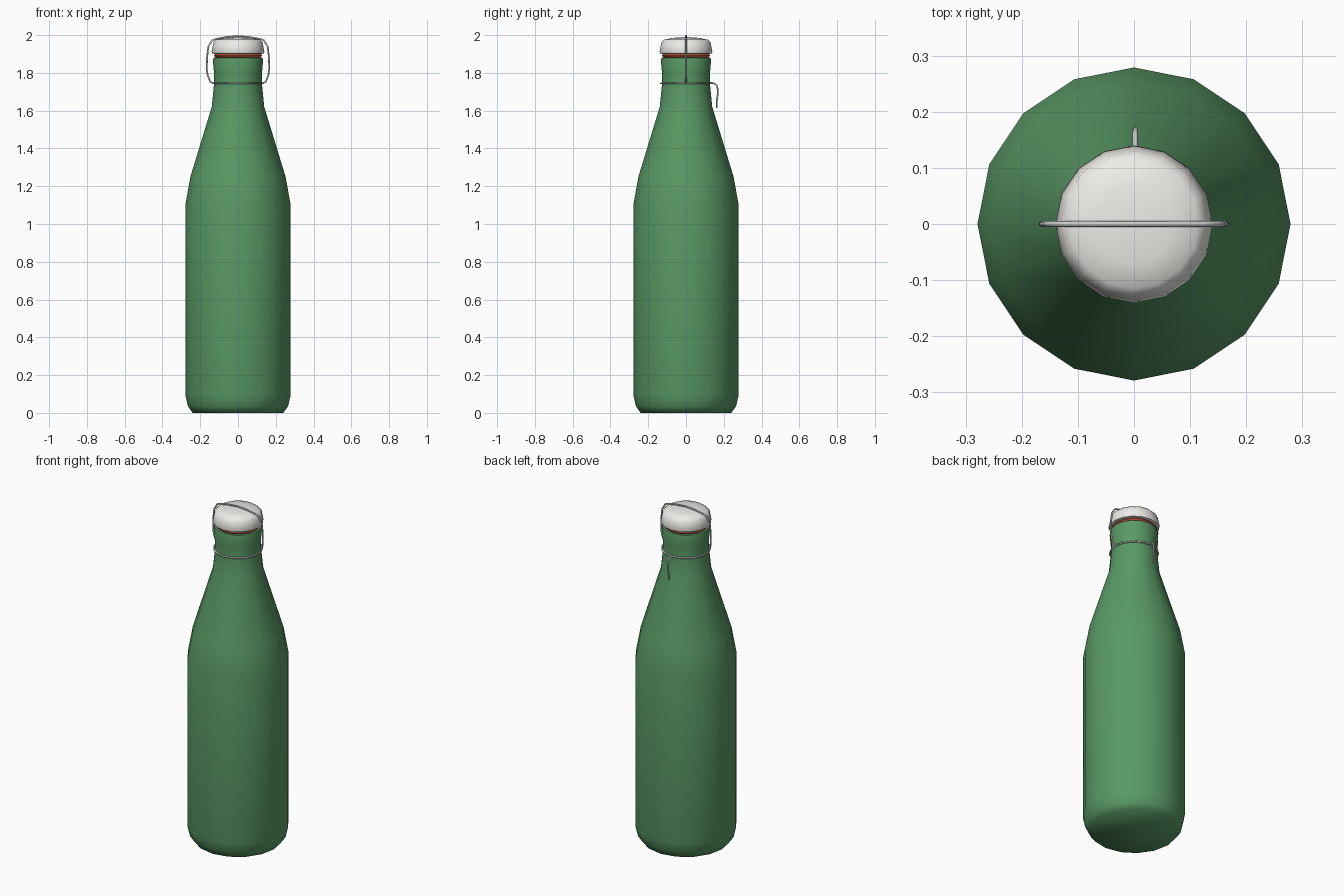
import bpy, bmesh
from math import sin, cos, pi, radians

if "Cube" in bpy.data.objects:
    bpy.data.objects.remove(bpy.data.objects["Cube"])

SIDES = 16


def material(name, rgb):
    m = bpy.data.materials.new(name)
    m.diffuse_color = (*rgb, 1)
    m.use_nodes = True
    m.node_tree.nodes["Principled BSDF"].inputs["Base Color"].default_value = m.diffuse_color
    return m


def lathe(name, profile, mat=None, angle=60):
    """Spin a closed-ended (radius, z) profile around the z axis."""
    bm = bmesh.new()
    rings = [[bm.verts.new((r * cos(2 * pi * i / SIDES), r * sin(2 * pi * i / SIDES), z))
              for i in range(SIDES)] for r, z in profile]
    for a, b in zip(rings, rings[1:]):
        for i in range(SIDES):
            j = (i + 1) % SIDES
            bm.faces.new((a[i], a[j], b[j], b[i]))
    bm.faces.new(rings[0][::-1])
    bm.faces.new(rings[-1])
    me = bpy.data.meshes.new(name)
    bm.to_mesh(me)
    bm.free()
    ob = bpy.data.objects.new(name, me)
    bpy.context.collection.objects.link(ob)
    if mat:
        me.materials.append(mat)
    bpy.ops.object.select_all(action='DESELECT')
    ob.select_set(True)
    bpy.context.view_layer.objects.active = ob
    bpy.ops.object.shade_smooth_by_angle(angle=radians(angle))
    return ob


def wire(name, points, cyclic=False, radius=0.005):
    """Thin round wire through the given points."""
    cu = bpy.data.curves.new(name, 'CURVE')
    cu.dimensions = '3D'
    cu.bevel_depth = radius
    cu.bevel_resolution = 1
    cu.use_fill_caps = True
    sp = cu.splines.new('POLY')
    sp.points.add(len(points) - 1)
    for p, co in zip(sp.points, points):
        p.co = (*co, 1)
    sp.use_cyclic_u = cyclic
    ob = bpy.data.objects.new(name, cu)
    bpy.context.collection.objects.link(ob)
    return ob


green = material("green_glass", (0.10, 0.32, 0.13))
red = material("red_rubber", (0.75, 0.13, 0.06))
white = material("white_ceramic", (0.85, 0.84, 0.80))

# Glass bottle
lathe("bottle", [(0.235, 0.005), (0.24, 0.0), (0.265, 0.035), (0.279, 0.095), (0.279, 1.1),
                 (0.252, 1.25), (0.139, 1.62), (0.127, 1.74), (0.127, 1.80),
                 (0.133, 1.865), (0.129, 1.88), (0.09, 1.882)][1:], green)

# Rubber gasket
lathe("gasket", [(0.10, 1.878), (0.118, 1.882), (0.127, 1.892), (0.118, 1.902), (0.10, 1.905)], red)

# Ceramic stopper
lathe("stopper", [(0.11, 1.90), (0.136, 1.902), (0.140, 1.912), (0.130, 1.962),
                  (0.115, 1.976), (0.07, 1.985), (0.02, 1.989)], white)

# Wire collar around the neck
wire("neck_ring", [(0.132 * cos(2 * pi * i / SIDES), 0.132 * sin(2 * pi * i / SIDES), 1.745)
                   for i in range(SIDES)], cyclic=True)

# Bail wire over the stopper, mirrored left to right
half = [(0.130, 1.745), (0.146, 1.752), (0.160, 1.785), (0.165, 1.82), (0.164, 1.88), (0.157, 1.94),
        (0.137, 1.972), (0.120, 1.979), (0.06, 1.990)]
path = half + [(0, 1.995)] + [(-x, z) for x, z in reversed(half)]
wire("bail", [(x, 0, z) for x, z in path])

# Closing lever at the back
wire("lever", [(0.002, y, z) for y, z in
               [(0.130, 1.748), (0.148, 1.745), (0.162, 1.735), (0.168, 1.715),
                (0.167, 1.68), (0.162, 1.645), (0.162, 1.615)]])
